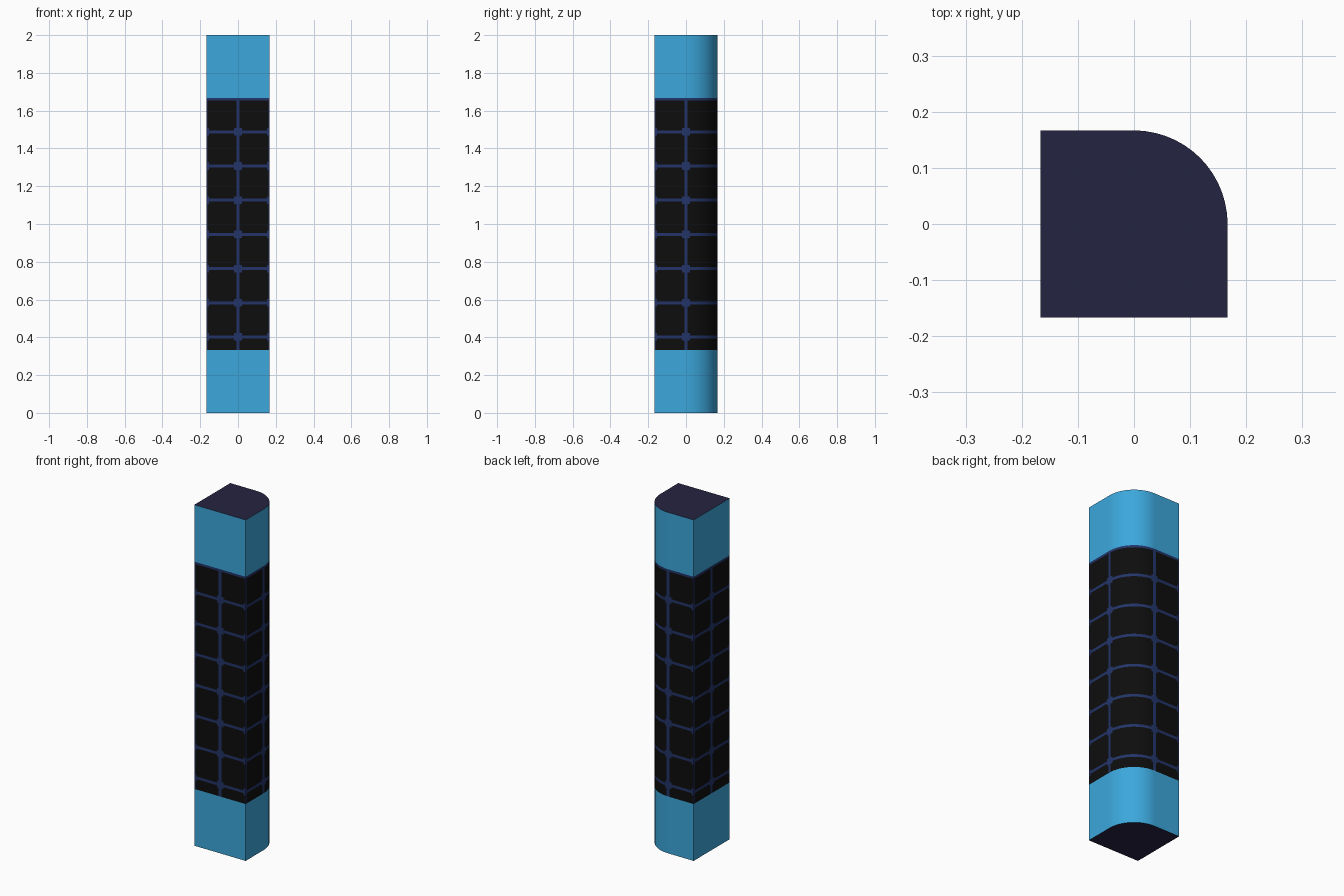
import bpy, bmesh, math

if "Cube" in bpy.data.objects:
    bpy.data.objects.remove(bpy.data.objects["Cube"])

R = 1 / 6                  # half width, also the radius of the rounded corner
LOW, HIGH, TOP = 1 / 3, 5 / 3, 2.0
PITCH, FIRST = 0.181, 0.402


def material(name, rgb):
    m = bpy.data.materials.new(name)
    m.diffuse_color = (*rgb, 1)
    m.use_nodes = True
    m.node_tree.nodes["Principled BSDF"].inputs["Base Color"].default_value = m.diffuse_color
    return m


blue = material("bright blue", (0.045, 0.39, 0.72))
black = material("near black", (0.004, 0.004, 0.004))
navy = material("navy line", (0.016, 0.034, 0.14))
cap = material("dark indigo", (0.018, 0.017, 0.054))


def lerp(a, b):
    return lambda t: (a[0] + (b[0] - a[0]) * t, a[1] + (b[1] - a[1]) * t)


def arc(t):
    return (R * math.cos(t * math.pi / 2), R * math.sin(t * math.pi / 2))


# Panels around the outline, counterclockwise; flags mark a mid-side seam at start / end
PANELS = [
    (lerp((-R, -R), (0, -R)), R, False, True),
    (lerp((0, -R), (R, -R)), R, True, False),
    (lerp((R, -R), (R, 0)), R, False, True),
    (arc, R * math.pi / 2, True, True),
    (lerp((0, R), (-R, R)), R, True, False),
    (lerp((-R, R), (-R, 0)), R, False, True),
    (lerp((-R, 0), (-R, -R)), R, True, False),
]


def outline():
    """Points around the section and the kind of each column: line, knot or plain."""
    points, kinds = [], []
    for path, length, mid_a, mid_b in PANELS:
        la, ka = (0.009, 0.021) if mid_a else (0.006, 0.013)
        lb, kb = (0.009, 0.021) if mid_b else (0.006, 0.013)
        inner = 12 if path is arc else 1
        a, b = ka / length, 1 - kb / length
        stops = [0, la / length] + [a + (b - a) * i / inner for i in range(inner + 1)]
        stops += [1 - lb / length]
        points += [path(t) for t in stops]
        kinds += ["line", "knot"] + ["plain"] * inner + ["knot", "line"]
    return points, kinds


def column(name, levels, mats, rule, cap_bottom=False, cap_top=False):
    """Stack the outline at the given levels; rule picks each face's material."""
    points, kinds = outline()
    n = len(points)
    bm = bmesh.new()
    rings = [[bm.verts.new((x, y, z)) for x, y in points] for z in levels]
    for k in range(len(levels) - 1):
        for i in range(n):
            j = (i + 1) % n
            f = bm.faces.new((rings[k][i], rings[k][j], rings[k + 1][j], rings[k + 1][i]))
            f.material_index = rule(kinds[i], (levels[k] + levels[k + 1]) / 2)
    if cap_bottom:
        bm.faces.new(rings[0][::-1]).material_index = 1
    if cap_top:
        bm.faces.new(rings[-1]).material_index = 1
    me = bpy.data.meshes.new(name)
    bm.to_mesh(me)
    bm.free()
    for m in mats:
        me.materials.append(m)
    ob = bpy.data.objects.new(name, me)
    bpy.context.collection.objects.link(ob)
    bpy.ops.object.select_all(action='DESELECT')
    ob.select_set(True)
    bpy.context.view_layer.objects.active = ob
    bpy.ops.object.shade_smooth_by_angle(angle=math.radians(30))
    return ob


# Middle shaft: black tiles separated by navy seams with square knots
seams = [FIRST + PITCH * i for i in range(7)]
seams.append(seams[-1] + PITCH)
seams[-1] = HIGH
LINE, KNOT = 0.008, 0.02
cuts = [LOW, HIGH - 0.013, HIGH]
for z in seams[:-1]:
    cuts += [z - KNOT, z - LINE, z + LINE, z + KNOT]


def tile_rule(kind, z):
    d = min(abs(z - s) for s in seams[:-1])
    if kind == "line" or d < LINE or z > HIGH - 0.013:
        return 1
    return 1 if kind == "knot" and d < KNOT else 0


column("tiled_shaft", sorted(cuts), [black, navy], tile_rule)

# Blue end sleeves with dark caps
column("lower_sleeve", [0, LOW], [blue, cap], lambda k, z: 0, cap_bottom=True)
column("upper_sleeve", [HIGH, TOP], [blue, cap], lambda k, z: 0, cap_top=True)
